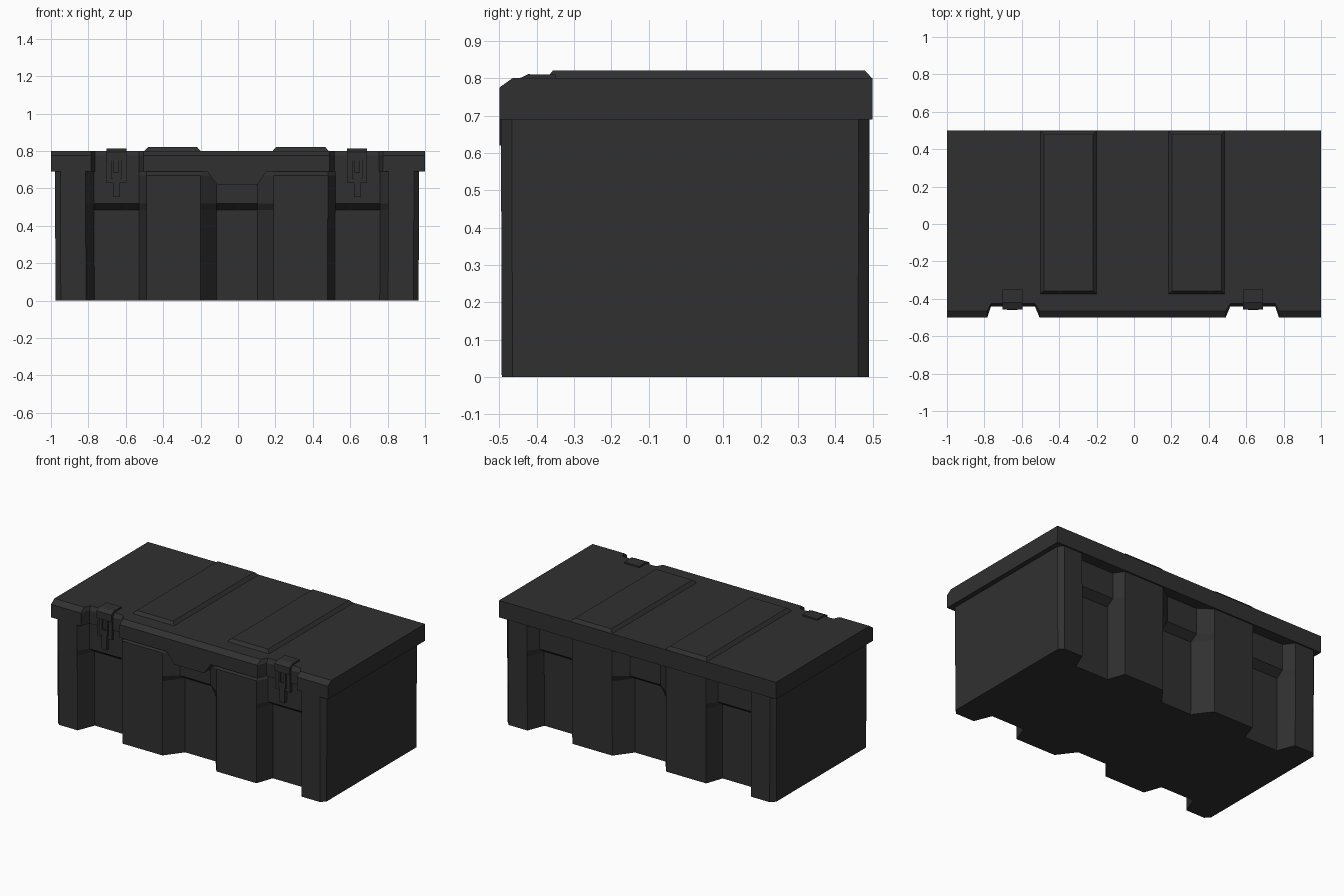
import bpy, bmesh

if "Cube" in bpy.data.objects:
    bpy.data.objects.remove(bpy.data.objects["Cube"])

mat = bpy.data.materials.new("charcoal_plastic")
mat.diffuse_color = (0.03, 0.03, 0.03, 1)
mat.use_nodes = True
mat.node_tree.nodes["Principled BSDF"].inputs["Base Color"].default_value = mat.diffuse_color


def loft(name, rings):
    """Skin a list of equal-length closed rings and cap both ends."""
    bm = bmesh.new()
    vs = [[bm.verts.new(p) for p in r] for r in rings]
    n = len(rings[0])
    for a, b in zip(vs, vs[1:]):
        for i in range(n):
            j = (i + 1) % n
            bm.faces.new((a[i], a[j], b[j], b[i]))
    bm.faces.new(vs[0])
    bm.faces.new(vs[-1])
    bmesh.ops.recalc_face_normals(bm, faces=bm.faces)
    me = bpy.data.meshes.new(name)
    bm.to_mesh(me)
    bm.free()
    me.materials.append(mat)
    ob = bpy.data.objects.new(name, me)
    bpy.context.collection.objects.link(ob)
    return ob


def extrude_x(name, prof, x0, x1):
    return loft(name, [[(x, y, z) for y, z in prof] for x in (x0, x1)])


def box(name, x0, x1, y0, y1, z0, z1):
    return extrude_x(name, [(y0, z0), (y1, z0), (y1, z1), (y0, z1)], x0, x1)


CX = -0.005  # ribs and latches sit slightly left of centre


# Body: ribbed outline, recesses get shallower above the ledge
def outline(z, deep, rib_front, s):
    def half(rib):
        return [(0.973, 0.464), (0.945, 0.493), (0.81, 0.493), (0.765, deep),
                (0.525, deep), (0.485, rib), (0.195, rib), (0.11, deep)]
    f, b = half(rib_front), half(0.493)
    ring = [(x, -y) for x, y in f] + [(-x, -y) for x, y in reversed(f)]
    ring += [(-x, y) for x, y in b] + [(x, y) for x, y in reversed(b)]
    return [(CX + x * s, y * s - 0.002, z) for x, y in ring]


loft("box_body", [
    outline(0.0, 0.38, 0.493, 0.997),
    outline(0.485, 0.38, 0.493, 1.0),
    outline(0.52, 0.43, 0.493, 1.0),
    outline(0.67, 0.43, 0.493, 1.0),
    outline(0.692, 0.43, 0.465, 1.0),
])


# Lid: chamfered front with two latch notches
def lid_ring(x, notch):
    y, c = (-0.44, 0.015) if notch else (-0.5, 0.035)
    return [(x, y, 0.69), (x, y, 0.775), (x, y + c, 0.80),
            (x, 0.5, 0.80), (x, 0.5, 0.69)]


stations = [(-1, 0), (-0.785, 0), (-0.765, 1), (-0.53, 1), (-0.505, 0),
            (0.49, 0), (0.515, 1), (0.755, 1), (0.775, 0), (1, 0)]
loft("lid", [lid_ring(x, n) for x, n in stations])

# Centre flap under the lid front
loft("front_flap", [[(CX - 0.16, y, 0.692), (CX - 0.108, y, 0.62),
                     (CX + 0.108, y, 0.62), (CX + 0.16, y, 0.692)]
                    for y in (-0.499, -0.425)])

# Raised panels on the lid
for side, cx in (("left", -0.35), ("right", 0.335)):
    loft("lid_panel_" + side, [
        [(cx - w, y0, z), (cx + w, y0, z), (cx + w, y1, z), (cx - w, y1, z)]
        for w, y0, y1, z in ((0.152, -0.375, 0.5, 0.798),
                             (0.132, -0.357, 0.48, 0.82))])

# Latches: bent strap, raised loop and hook
for side, cx in (("left", -0.65), ("right", 0.637)):
    strap = [(-0.35, 0.79), (-0.35, 0.81), (-0.425, 0.81), (-0.449, 0.79),
             (-0.449, 0.63), (-0.425, 0.63), (-0.425, 0.79)]
    extrude_x("latch_strap_" + side, strap, cx - 0.054, cx + 0.054)
    extrude_x("latch_top_" + side, [(-0.40, 0.80), (-0.42, 0.812),
              (-0.456, 0.795), (-0.456, 0.75), (-0.44, 0.75)],
              cx - 0.054, cx + 0.054)
    for s in (-1, 1):
        box("latch_loop_" + side, cx + s * 0.02 - 0.008, cx + s * 0.02 + 0.008,
            -0.458, -0.44, 0.655, 0.75)
    box("latch_bar_" + side, cx - 0.028, cx + 0.028, -0.459, -0.44, 0.65, 0.685)
    box("latch_hook_" + side, cx - 0.018, cx + 0.018, -0.456, -0.425, 0.555, 0.66)
